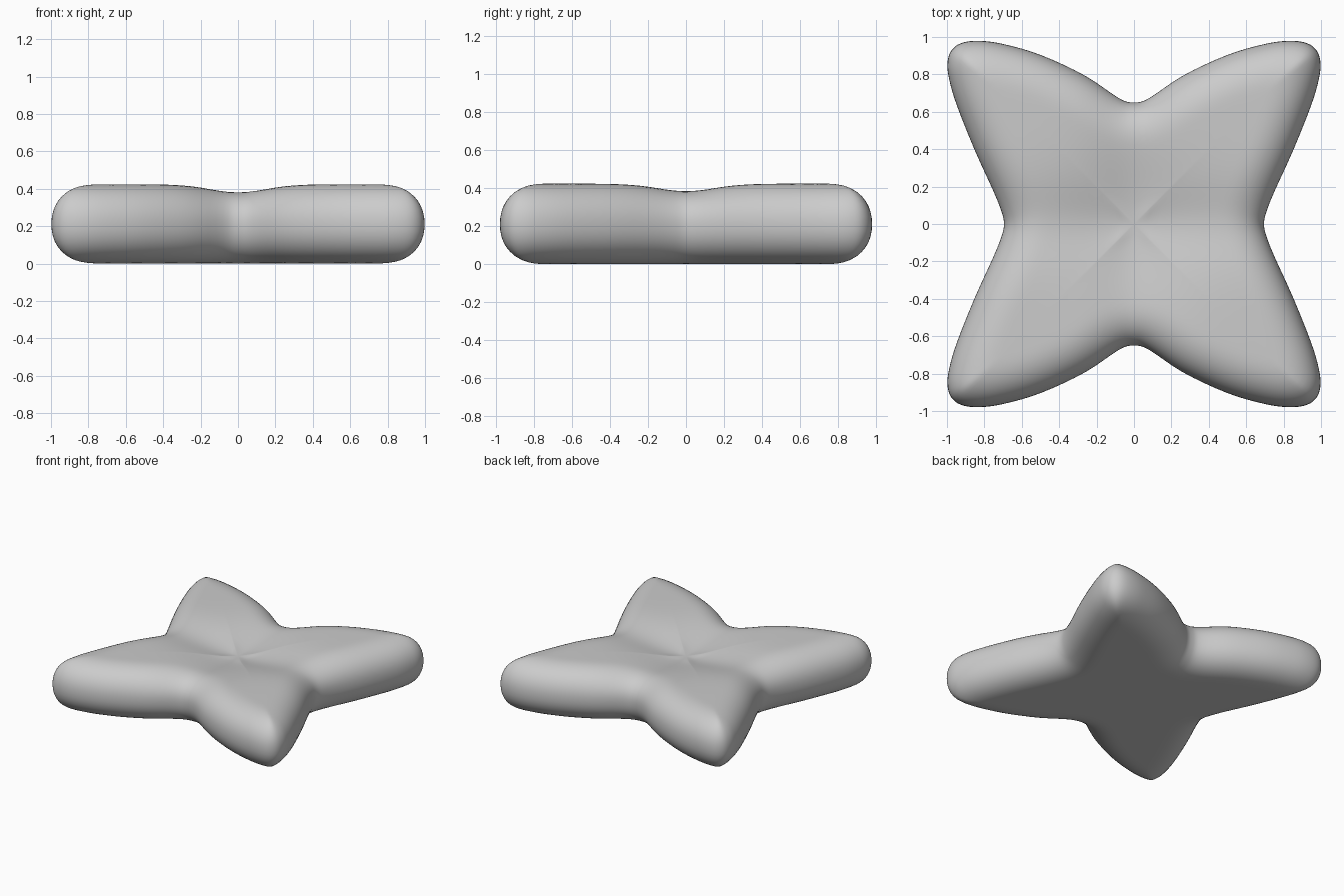
import bpy, bmesh, math
from mathutils import Vector

if "Cube" in bpy.data.objects:
    bpy.data.objects.remove(bpy.data.objects["Cube"])

# Outline of one quarter, from the side notch round the arm tip to the back notch
quarter = [(.695, 0), (.71, .07), (.754, .18), (.85, .39), (.95, .64), (.99, .78),
           (.998, .86), (.98, .925), (.925, .968), (.83, .98), (.70, .963),
           (.5, .905), (.26, .793), (.08, .672), (0, .65)]
q = [Vector(p) for p in quarter]
flip_x = [Vector((-p.x, p.y)) for p in reversed(q)]
half = q[:-1] + flip_x
loop = half[:-1] + [-p for p in half[:-1]]


def smooth_loop(pts, steps):
    """Closed Catmull-Rom curve through the points."""
    out, n = [], len(pts)
    for i in range(n):
        a, b, c, d = (pts[(i + k) % n] for k in (-1, 0, 1, 2))
        for s in range(steps):
            t = s / steps
            out.append(.5 * (2 * b + (c - a) * t + (2 * a - 5 * b + 4 * c - d) * t * t
                             + (3 * b - a - 3 * c + d) * t ** 3))
    return out


outline = smooth_loop(loop, 4)
N, RINGS = len(outline), 22
MID, THICK, ROUND = .21, .21, .23


def rim_distance(p):
    best = 9
    for i in range(N):
        a = outline[i - 1]
        e = outline[i] - a
        t = max(0, min(1, (p - a).dot(e) / e.length_squared))
        best = min(best, (p - a - e * t).length)
    return best


def heights(p):
    """Rounded rim, flat underside, top with valleys and a central hollow."""
    k = 1 - min(rim_distance(p) / ROUND, 1)
    f = (1 - k ** 2.2) ** (1 / 2.2)
    valley = .03 * max(math.exp(-p.x ** 2 / .04), math.exp(-p.y ** 2 / .04))
    hollow = .06 * math.exp(-p.length_squared / .125)
    return MID + f * (THICK + .004 - valley - hollow), MID - f * THICK


# Star body: concentric rings above and below one shared rim
bm = bmesh.new()
rim = [bm.verts.new((p.x, p.y, MID)) for p in outline]
top, bottom = [rim], [rim]
for r in range(1, RINGS):
    s = 1 - (r / RINGS) ** 2
    up, down = [], []
    for p in outline:
        v = p * s
        hi, lo = heights(v)
        up.append(bm.verts.new((v.x, v.y, hi)))
        down.append(bm.verts.new((v.x, v.y, lo)))
    top.append(up)
    bottom.append(down)
hi, lo = heights(Vector((0, 0)))
for rings, z in ((top, hi), (bottom, lo)):
    for a, b in zip(rings, rings[1:]):
        for i in range(N):
            bm.faces.new((a[i - 1], a[i], b[i], b[i - 1]))
    c = bm.verts.new((0, 0, z))
    for i in range(N):
        bm.faces.new((rings[-1][i - 1], rings[-1][i], c))
bmesh.ops.recalc_face_normals(bm, faces=bm.faces)
for f in bm.faces:
    f.smooth = True

mesh = bpy.data.meshes.new("star_cushion")
bm.to_mesh(mesh)
bm.free()
body = bpy.data.objects.new("star_cushion", mesh)
bpy.context.collection.objects.link(body)

# Soften the ridges inside the arms
relax = body.modifiers.new("soften", 'SMOOTH')
relax.factor = .4
relax.iterations = 3
